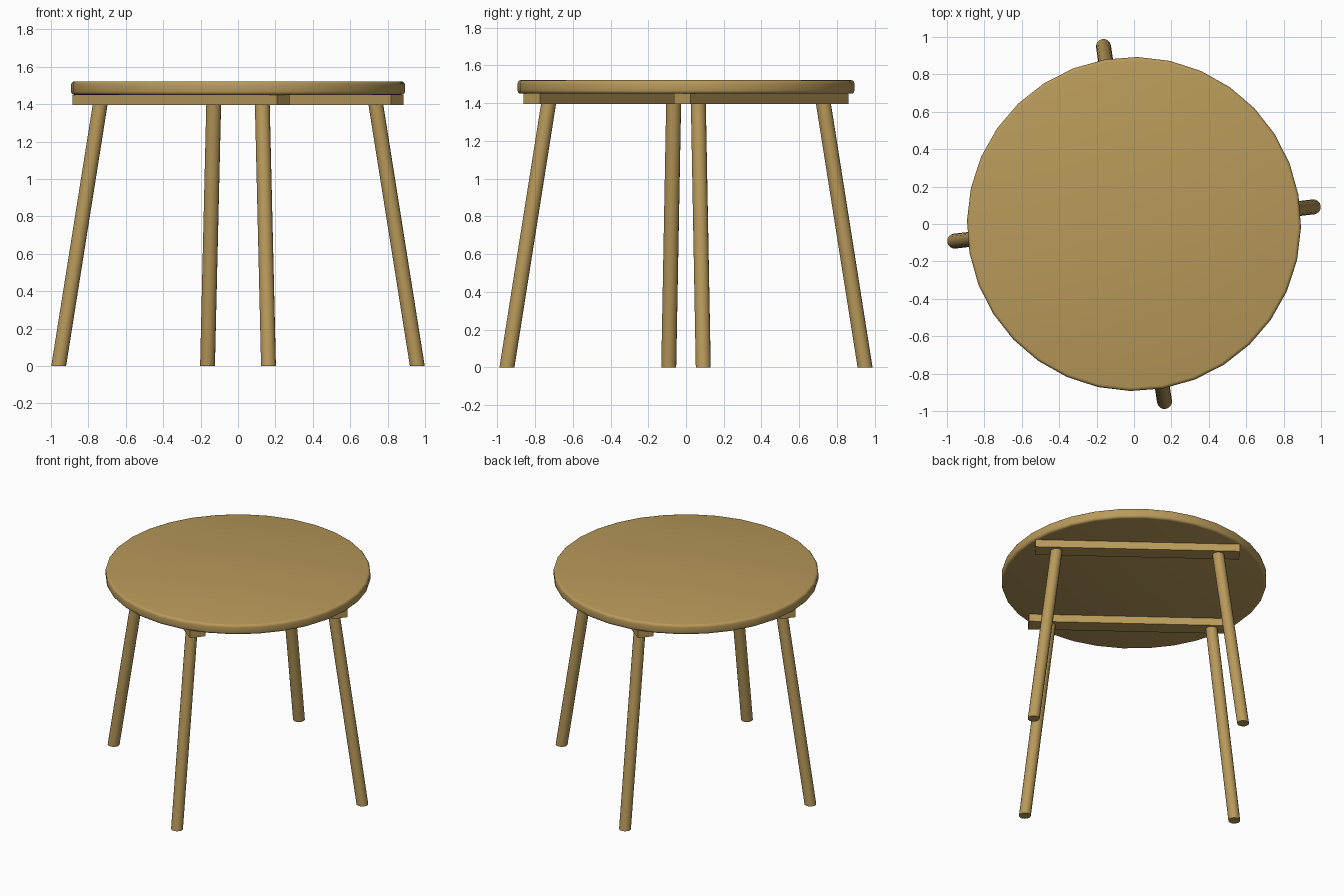
import bpy, bmesh, math
from mathutils import Matrix, Vector

cube = bpy.data.objects.get("Cube")
if cube:
    bpy.data.objects.remove(cube, do_unlink=True)

# Single wood colour
WOOD = (0.48, 0.32, 0.102, 1.0)
wood = bpy.data.materials.new("oak wood")
wood.use_nodes = True
wood.diffuse_color = WOOD
wood.node_tree.nodes["Principled BSDF"].inputs["Base Color"].default_value = WOOD

FRAME_TURN = Matrix.Rotation(math.radians(-37.4), 4, 'Z')
TOP_TURN = Matrix.Rotation(math.radians(-1.2), 4, 'Z')
BEAM_BOTTOM, BEAM_TOP, TABLE_HEIGHT = 1.395, 1.45, 1.522


def make_object(name, bm, turn, smooth=False):
    """Turn the mesh into a named wooden object."""
    bm.transform(turn)
    mesh = bpy.data.meshes.new(name)
    bm.to_mesh(mesh)
    bm.free()
    mesh.materials.append(wood)
    obj = bpy.data.objects.new(name, mesh)
    bpy.context.collection.objects.link(obj)
    if smooth:
        bpy.ops.object.select_all(action='DESELECT')
        obj.select_set(True)
        bpy.context.view_layer.objects.active = obj
        bpy.ops.object.shade_smooth_by_angle(angle=math.radians(40))
    return obj


def cylinder(radius, bottom, top, sides):
    """Upright cylinder between two heights."""
    bm = bmesh.new()
    bmesh.ops.create_cone(bm, cap_ends=True, segments=sides, radius1=radius,
                          radius2=radius, depth=top - bottom)
    bmesh.ops.translate(bm, verts=bm.verts, vec=(0, 0, (top + bottom) / 2))
    return bm


# Round table top with softened rims
bm = cylinder(0.893, BEAM_TOP, TABLE_HEIGHT, 32)
rims = [e for e in bm.edges if abs(e.verts[0].co.z - e.verts[1].co.z) < 0.001]
bmesh.ops.bevel(bm, geom=rims, offset=0.018, segments=3, profile=0.5, affect='EDGES')
make_object("table_top", bm, TOP_TURN, smooth=True)

for side, row in ((-1, "front"), (1, "back")):
    # Support beam under the top
    bm = bmesh.new()
    bmesh.ops.create_cube(bm, size=1)
    bmesh.ops.scale(bm, verts=bm.verts, vec=(1.376, 0.11, BEAM_TOP - BEAM_BOTTOM))
    bmesh.ops.translate(bm, verts=bm.verts,
                        vec=(0, side * 0.502, (BEAM_TOP + BEAM_BOTTOM) / 2))
    make_object(row + "_beam", bm, FRAME_TURN)

    # Splayed legs, slanted so that both ends stay level
    for end, column in ((-1, "right"), (1, "left")):
        bm = cylinder(0.04, 0, BEAM_BOTTOM, 16)
        head = Vector((end * 0.546, side * 0.5, 0))
        foot = Vector((end * 0.706, side * 0.655, 0))
        for v in bm.verts:
            v.co += foot.lerp(head, v.co.z / BEAM_BOTTOM)
        make_object(row + "_" + column + "_leg", bm, FRAME_TURN, smooth=True)
